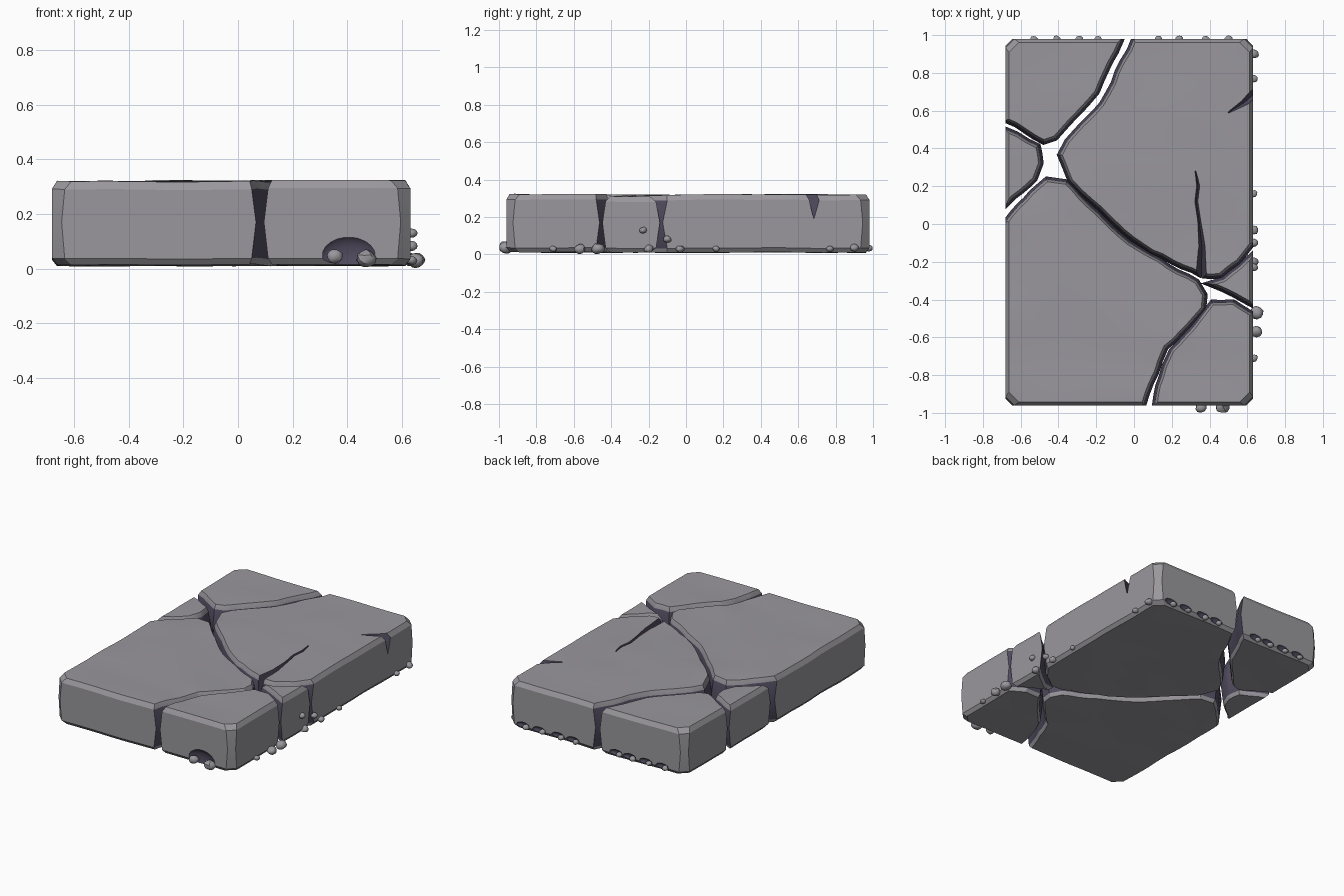
import bpy, bmesh, math, random
from mathutils import Vector, noise, Matrix

if "Cube" in bpy.data.objects:
    bpy.data.objects.remove(bpy.data.objects["Cube"])

random.seed(4)
X0, X1, Y0, Y1 = -0.68, 0.63, -0.96, 0.98


def material(name, rgb):
    m = bpy.data.materials.new(name)
    m.diffuse_color = (*rgb, 1)
    m.use_nodes = True
    m.node_tree.nodes["Principled BSDF"].inputs["Base Color"].default_value = m.diffuse_color
    return m


STONE = material("grey stone", (0.32, 0.31, 0.335))
DARK = material("dark crack", (0.085, 0.075, 0.12))


def make(name, bm, angle=25):
    me = bpy.data.meshes.new(name)
    bm.normal_update()
    bm.to_mesh(me)
    bm.free()
    me.materials.append(STONE)
    me.materials.append(DARK)
    ob = bpy.data.objects.new(name, me)
    bpy.context.collection.objects.link(ob)
    return ob


def smooth(ob, angle=28):
    bpy.ops.object.select_all(action='DESELECT')
    ob.select_set(True)
    bpy.context.view_layer.objects.active = ob
    bpy.ops.object.shade_smooth_by_angle(angle=math.radians(angle))


def sides(p):
    return {k for k, v in (("l", p.x - X0), ("r", p.x - X1), ("f", p.y - Y0), ("b", p.y - Y1))
            if abs(v) < 1e-4}


def outline(pts):
    """Chop the slab corners, roughen the crack edges; returns points and edge kinds."""
    pts = [Vector(p) for p in pts]
    chopped = []
    for i, p in enumerate(pts):
        if len(sides(p)) == 2:
            for q in (pts[i - 1], pts[(i + 1) % len(pts)]):
                chopped.append(p + (q - p).normalized() * 0.035)
        else:
            chopped.append(p)
    out, kinds = [], []
    for i, a in enumerate(chopped):
        b = chopped[(i + 1) % len(chopped)]
        if sides(a) & sides(b):
            kind, n = "outer", 1
        elif sides(a) and sides(b):
            kind, n = "corner", 1
        else:
            kind, n = "crack", max(1, round((b - a).length / 0.06))
        for k in range(n):
            p = a.lerp(b, k / n)
            if not sides(p):
                v = noise.noise_vector(Vector((p.x * 9, p.y * 9, 0.3)))
                p = p + Vector((v.x, v.y)) * 0.012
            out.append(p)
            kinds.append(kind)
    return out, kinds


def offset(pts, kinds, amount):
    """Move every edge inwards by the amount for its kind."""
    res, n = [], len(pts)
    for i, p in enumerate(pts):
        u = (p - pts[i - 1]).normalized()
        v = (pts[(i + 1) % n] - p).normalized()
        n1, n2 = Vector((-u.y, u.x)), Vector((-v.y, v.x))
        d1, d2 = amount[kinds[i - 1]], amount[kinds[i]]
        c = n1.x * n2.y - n1.y * n2.x
        if abs(c) < 0.35:
            res.append(p + (n1 + n2).normalized() * (d1 + d2) / 2)
        else:
            res.append(p + Vector((d1 * n2.y - d2 * n1.y, n1.x * d2 - n2.x * d1)) / c)
    return res


# height, then inset of outer / corner / crack edges
LEVELS = [(0.012, .018, .038, .012), (0.035, 0, .008, 0), (0.17, 0, 0, -.015),
          (0.288, 0, .008, 0), (0.317, .018, .038, .012)]


def piece(name, pts, lift=0.0):
    pts, kinds = outline(pts)
    bm = bmesh.new()
    rings = []
    for z, o, k, c in LEVELS:
        ring = offset(pts, kinds, {"outer": o, "corner": k, "crack": c})
        rings.append([bm.verts.new((p.x, p.y, z)) for p in ring])
    n = len(pts)
    for l in range(len(LEVELS) - 1):
        for i in range(n):
            j = (i + 1) % n
            f = bm.faces.new((rings[l][i], rings[l][j], rings[l + 1][j], rings[l + 1][i]))
            f.material_index = int(kinds[i] == "crack" and l in (1, 2))
    bm.faces.new(rings[-1])
    bm.faces.new(rings[0][::-1])
    # grid cuts so the top and bottom can undulate
    for axis, lo, hi in ((0, X0, X1), (1, Y0, Y1)):
        t = lo + 0.1
        while t < hi - 0.05:
            co, no = [0, 0, 0], [0, 0, 0]
            co[axis], no[axis] = t, 1
            bmesh.ops.bisect_plane(bm, geom=bm.verts[:] + bm.edges[:] + bm.faces[:],
                                   dist=1e-4, plane_co=co, plane_no=no)
            t += 0.1
    bmesh.ops.triangulate(bm, faces=[f for f in bm.faces if len(f.verts) > 4])
    for v in bm.verts:
        if v.co.z > 0.25 or v.co.z < 0.05:
            w = noise.noise(Vector((v.co.x * 3, v.co.y * 5, v.co.z)))
            v.co.z += 0.007 * w + (lift if v.co.z > 0.25 else 0)
    return make(name, bm)


def cut(ob, bm):
    """Carve a dark-walled hollow out of a piece."""
    for f in bm.faces:
        f.material_index = 1
    bmesh.ops.recalc_face_normals(bm, faces=bm.faces[:])
    cutter = make("cutter", bm)
    cutter.hide_render = True
    mod = ob.modifiers.new("cut", 'BOOLEAN')
    mod.operation, mod.solver, mod.object = 'DIFFERENCE', 'EXACT', cutter
    bpy.context.view_layer.objects.active = ob
    bpy.ops.object.modifier_apply(modifier=mod.name)
    bpy.data.objects.remove(cutter)


def wedge(path):
    """V-shaped groove; path rows are x, y, half width, depth."""
    bm = bmesh.new()
    rows = []
    a, b = Vector(path[0][:2]), Vector(path[-1][:2])
    d = (b - a).normalized()
    s = Vector((-d.y, d.x))
    for x, y, w, h in path:
        rows.append([bm.verts.new((x + s.x * w, y + s.y * w, 0.34)),
                     bm.verts.new((x - s.x * w, y - s.y * w, 0.34)),
                     bm.verts.new((x, y, 0.318 - h))])
    for r, q in zip(rows, rows[1:]):
        for i in range(3):
            j = (i + 1) % 3
            bm.faces.new((r[i], r[j], q[j], q[i]))
    bm.faces.new(rows[0])
    bm.faces.new(rows[-1])
    return bm


def ellipsoid(loc, size, sub=2):
    bm = bmesh.new()
    bmesh.ops.create_icosphere(bm, subdivisions=sub, radius=1,
                               matrix=Matrix.Translation(loc) @ Matrix.Diagonal((*size, 1)))
    return bm


# Slab pieces
back_left = piece("back_left_piece", [
    (X0, Y1), (X0, .55), (-.48, .43), (-.42, .45), (-.20, .70), (-.12, .86), (-.065, Y1)])
left_chip = piece("left_chip_piece", [
    (X0, .50), (X0, .10), (-.52, .24), (-.49, .32), (-.51, .41)], -0.012)
main_right = piece("main_right_piece", [
    (X1, Y1), (0, Y1), (-.11, .75), (-.17, .64), (-.36, .44), (-.39, .36), (-.34, .23),
    (-.22, .12), (-.06, -.04), (.10, -.15), (.35, -.275), (.46, -.27), (.55, -.2), (X1, -.1)], 0.003)
main_left = piece("main_left_piece", [
    (X0, Y0), (.05, Y0), (.14, -.72), (.17, -.65), (.37, -.45), (.38, -.38), (.33, -.31),
    (.08, -.165), (-.08, -.06), (-.24, .10), (-.36, .22), (-.46, .235), (-.54, .17), (X0, 0.01)])
front_right = piece("front_right_piece", [
    (X1, Y0), (X1, -.48), (.52, -.41), (.42, -.42), (.20, -.67), (.16, -.75), (.11, Y0)], 0.004)
right_chip = piece("right_chip_piece", [
    (X1, -.16), (.56, -.23), (.48, -.295), (.40, -.315), (.47, -.345), (X1, -.43)], -0.004)

# Surface fractures
cut(main_right, wedge([(.355, -.33, .035, .2), (.36, -.12, .022, .07), (.345, .02, .013, .04),
                       (.33, .12, .013, .035), (.34, .2, .013, .03), (.325, .28, .006, .015)]))
cut(main_right, wedge([(.66, .71, .035, .17), (.58, .64, .02, .06), (.5, .59, .008, .015)]))

# Worn hollow in the front face and along the back foot
cut(front_right, ellipsoid((.405, -.972, .045), (.105, .035, .075), 3))
back_pebbles = [-.53, -.41, -.29, -.19, .13, .24, .38, .50]
for x in back_pebbles:
    cut(back_left if x < 0 else main_right, ellipsoid((x + .02, .985, .04), (.052, .02, .024)))

for ob in (back_left, left_chip, main_right, main_left, front_right, right_chip):
    smooth(ob)

# Pebbles: x, y, z, radius
pebbles = [(x, .977, .034, .02) for x in back_pebbles]
pebbles += [(.635, y, z, r) for y, z, r in (
    (.90, .035, .024), (.77, .03, .02), (.16, .03, .018), (-.03, .03, .023), (-.10, .08, .023),
    (-.23, .13, .022), (-.20, .03, .024), (-.71, .03, .02))]
pebbles += [(.65, -.47, .032, .034), (.65, -.57, .03, .03),
            (.355, -.97, .045, .03), (.47, -.965, .035, .036)]
for i, (x, y, z, r) in enumerate(pebbles):
    bm = ellipsoid((x, y, z), (r, r, r * .85))
    for v in bm.verts:
        v.co += noise.noise_vector(v.co * 30) * r * 0.25
        v.co.z = max(v.co.z, 0.002)
    smooth(make("pebble_%02d" % (i + 1), bm), 35)
